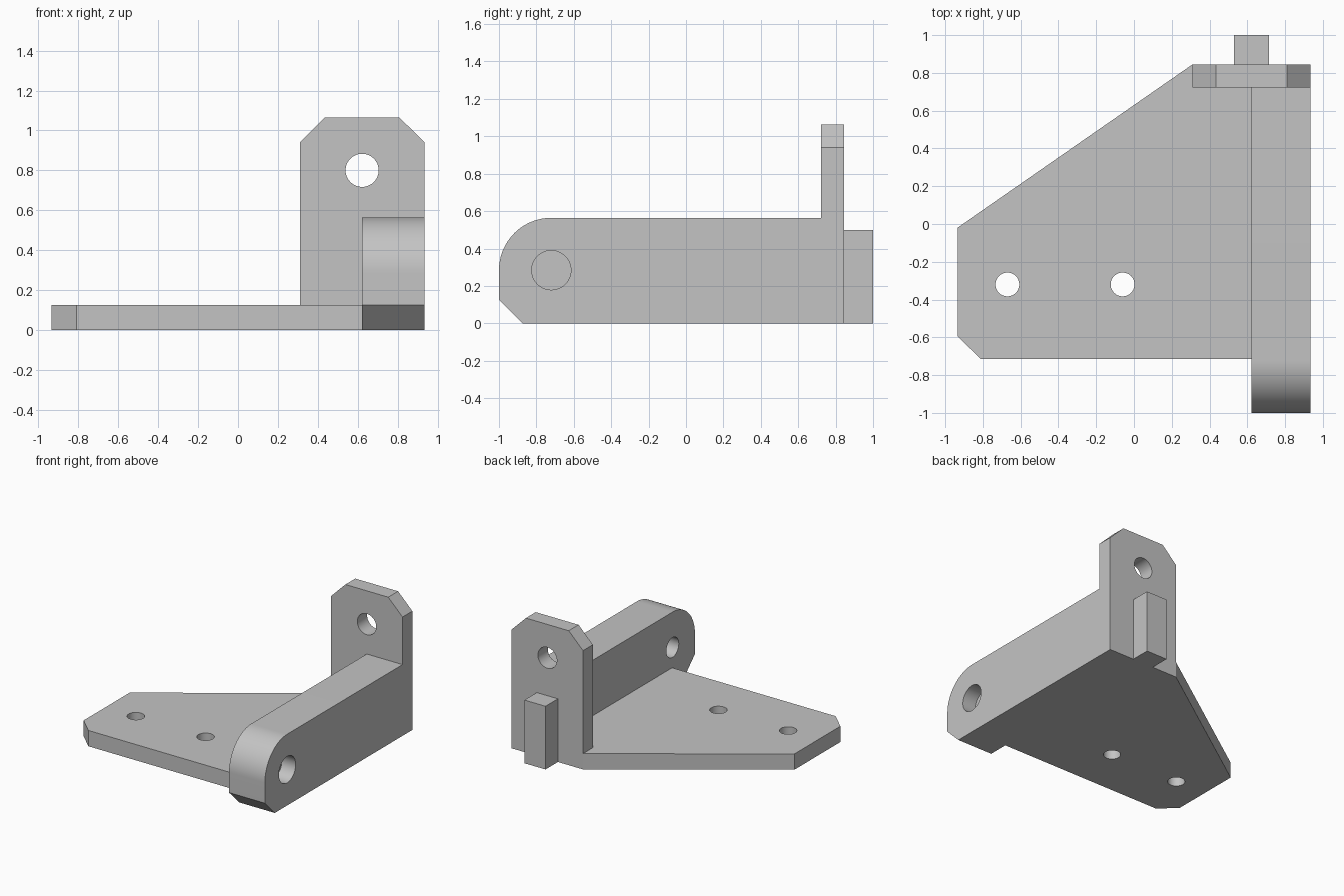
import bpy
import bmesh
import math
from mathutils import Matrix, Vector

if "Cube" in bpy.data.objects:
    bpy.data.objects.remove(bpy.data.objects["Cube"], do_unlink=True)

grey = bpy.data.materials.new("bracket grey")
grey.use_nodes = True
grey.diffuse_color = (0.55, 0.55, 0.55, 1)
grey.node_tree.nodes["Principled BSDF"].inputs["Base Color"].default_value = (0.55, 0.55, 0.55, 1)


def add_object(name, bm):
    bmesh.ops.recalc_face_normals(bm, faces=bm.faces)
    mesh = bpy.data.meshes.new(name)
    bm.to_mesh(mesh)
    bm.free()
    mesh.materials.append(grey)
    obj = bpy.data.objects.new(name, mesh)
    bpy.context.collection.objects.link(obj)
    return obj


def extrude(name, outline, axis, start, end):
    """Extrude a 2D outline along an axis; the outline fills the other two axes in order."""
    bm = bmesh.new()
    verts = []
    for point in outline:
        co = list(point)
        co.insert(axis, start)
        verts.append(bm.verts.new(co))
    face = bm.faces.new(verts)
    result = bmesh.ops.extrude_face_region(bm, geom=[face])
    shift = Vector((0, 0, 0))
    shift[axis] = end - start
    bmesh.ops.translate(bm, vec=shift, verts=[v for v in result["geom"] if isinstance(v, bmesh.types.BMVert)])
    return add_object(name, bm)


def drill(obj, centre, axis, radius, length):
    """Cut a round hole, then discard the cutter."""
    turn = (Matrix.Rotation(math.pi / 2, 4, "Y"), Matrix.Rotation(math.pi / 2, 4, "X"), Matrix())[axis]
    bm = bmesh.new()
    bmesh.ops.create_cone(bm, cap_ends=True, segments=48, radius1=radius, radius2=radius,
                          depth=length, matrix=Matrix.Translation(centre) @ turn)
    cutter = add_object("hole_cutter", bm)
    cutter.hide_render = True
    mod = obj.modifiers.new("hole", "BOOLEAN")
    mod.operation, mod.solver, mod.object = "DIFFERENCE", "EXACT", cutter
    depsgraph = bpy.context.evaluated_depsgraph_get()
    mesh = bpy.data.meshes.new_from_object(obj.evaluated_get(depsgraph))
    obj.modifiers.clear()
    obj.data = mesh
    bpy.data.objects.remove(cutter, do_unlink=True)


# Base plate with a slanted rear edge and two mounting holes
base_plate = extrude("base_plate", [
    (-0.935, -0.02), (-0.935, -0.595), (-0.81, -0.715), (0.622, -0.715),
    (0.622, 0.722), (0.31, 0.722), (0.31, 0.845)], 2, 0, 0.125)
for x in (-0.67, -0.06):
    drill(base_plate, (x, -0.32, 0.06), 2, 0.063, 0.4)

# Side arm with a rounded nose, chamfered toe and a blind hole in each side
nose_y, nose_z, nose_r = -0.72, 0.284, 0.28
nose = [(nose_y - nose_r * math.sin(a), nose_z + nose_r * math.cos(a))
        for a in (math.pi / 2 * i / 24 for i in range(25))]
side_arm = extrude("side_arm", [(0.722, 0), (0.722, 0.564)] + nose + [(-1, 0.125), (-0.875, 0)],
                   0, 0.622, 0.935)
drill(side_arm, (0.935, nose_y, nose_z), 0, 0.105, 0.24)
drill(side_arm, (0.622, nose_y, nose_z), 0, 0.078, 0.24)

# Upright tab with clipped top corners and a through hole
upright_tab = extrude("upright_tab", [
    (0.31, 0), (0.935, 0), (0.935, 0.94), (0.81, 1.064), (0.435, 1.064), (0.31, 0.94)],
    1, 0.722, 0.845)
drill(upright_tab, (0.622, 0.78, 0.8), 1, 0.083, 0.5)

# Small post on the back of the tab
rear_post = extrude("rear_post", [(0.53, 0.845), (0.715, 0.845), (0.715, 1), (0.53, 1)], 2, 0, 0.5)

# Smooth the round surfaces and keep the edges crisp
bpy.ops.object.select_all(action="DESELECT")
for part in (base_plate, side_arm, upright_tab, rear_post):
    part.select_set(True)
bpy.context.view_layer.objects.active = side_arm
bpy.ops.object.shade_smooth_by_angle(angle=math.radians(25))
